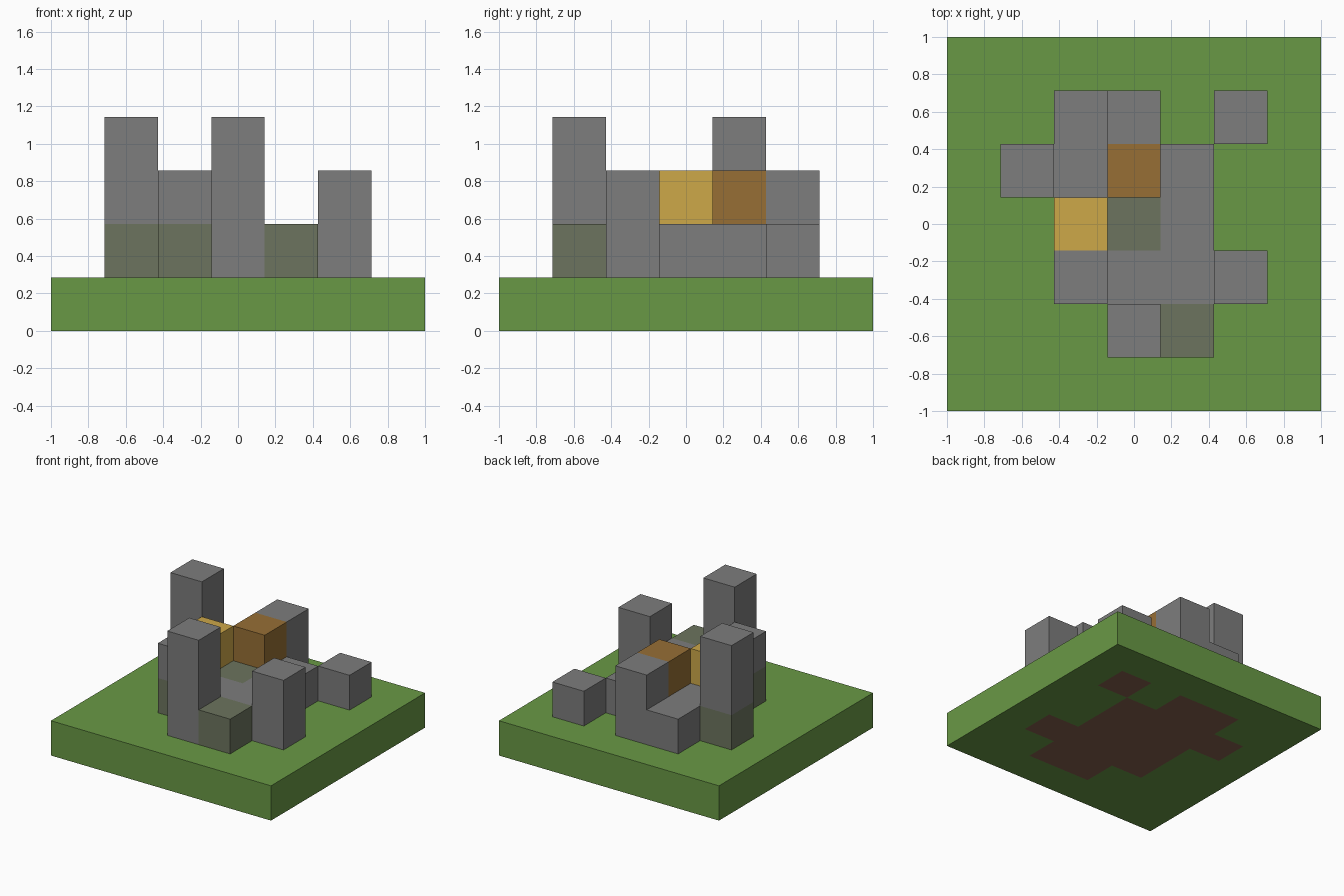
import bpy
import bmesh
from mathutils import Vector

cube = bpy.data.objects.get("Cube")
if cube:
    bpy.data.objects.remove(cube, do_unlink=True)

N = 7
CELL = 2 / N


def material(name, hex_colour):
    """Flat material from an sRGB hex string."""
    srgb = [int(hex_colour[i:i + 2], 16) / 255 for i in (0, 2, 4)]
    rgba = [((c + 0.055) / 1.055) ** 2.4 for c in srgb] + [1]
    mat = bpy.data.materials.new(name)
    mat.use_nodes = True
    mat.diffuse_color = rgba
    mat.node_tree.nodes["Principled BSDF"].inputs["Base Color"].default_value = rgba
    return mat


# Block kinds: map letter -> object name, material
KINDS = {
    "g": ("grass_base", material("grass green", "699945")),
    "d": ("dirt_footing", material("dirt brown", "86614e")),
    "S": ("stone_blocks", material("stone grey", "7d7d7d")),
    "M": ("mossy_blocks", material("mossy stone", "6c745e")),
    "W": ("wood_block", material("wood brown", "976f35")),
    "G": ("gold_block", material("straw gold", "cda849")),
}

# Floor plans above the ground, back row first
FLOORS = [
    [".......",
     "..SS.S.",
     ".MSSS..",
     "..SMS..",
     "..MSSS.",
     "...SM..",
     "......."],
    [".......",
     "...S...",
     ".S.W...",
     "..G....",
     "..S..S.",
     "...S...",
     "......."],
    [".......",
     ".......",
     ".S.....",
     ".......",
     ".......",
     "...S...",
     "......."],
]

# Ground layer: dirt under every building block, grass elsewhere
ground = ["".join("g" if c == "." else "d" for c in row) for row in FLOORS[0]]

cells = {}
for k, plan in enumerate([ground] + FLOORS):
    for j, row in enumerate(reversed(plan)):
        for i, letter in enumerate(row):
            if letter != ".":
                cells[i, j, k] = letter


def add_exposed_faces(bm, cell):
    """Add the sides of one block that touch no other block."""
    centre = (Vector(cell) + Vector((0.5, 0.5, 0.5))) * CELL - Vector((1, 1, 0))
    for axis in range(3):
        for sign in (-1, 1):
            normal = Vector((0, 0, 0))
            normal[axis] = sign
            if tuple(int(c + n) for c, n in zip(cell, normal)) in cells:
                continue
            u = Vector((0, 0, 0))
            u[(axis + 1) % 3] = 1
            v = normal.cross(u)
            corners = (-u - v, u - v, u + v, -u + v)
            bm.faces.new([bm.verts.new(centre + (normal + c) * CELL / 2)
                          for c in corners])


# One object per kind of block
for letter, (name, mat) in KINDS.items():
    bm = bmesh.new()
    for cell, kind in cells.items():
        if kind == letter:
            add_exposed_faces(bm, cell)
    bmesh.ops.remove_doubles(bm, verts=bm.verts, dist=CELL / 100)
    mesh = bpy.data.meshes.new(name)
    bm.to_mesh(mesh)
    bm.free()
    mesh.materials.append(mat)
    bpy.context.collection.objects.link(bpy.data.objects.new(name, mesh))
